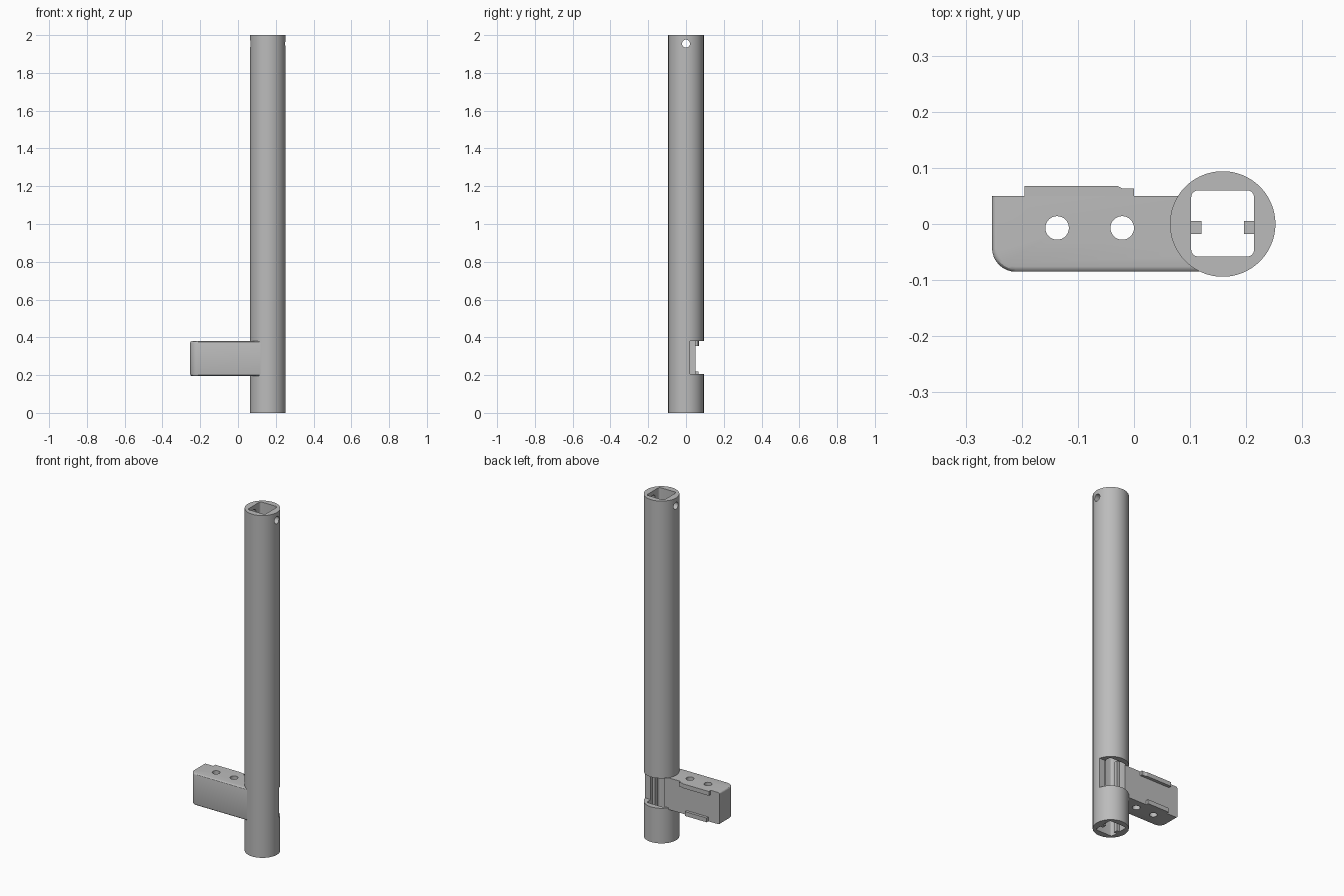
import bpy, bmesh, math
from mathutils import Matrix, Vector

cube = bpy.data.objects.get("Cube")
if cube:
    bpy.data.objects.remove(cube, do_unlink=True)

CX, R = 0.158, 0.094          # tube axis and radius
ARM_LOW, ARM_TOP = 0.195, 0.38

grey = bpy.data.materials.new("plain grey")
grey.use_nodes = True
grey.diffuse_color = (0.5, 0.5, 0.5, 1)
grey.node_tree.nodes["Principled BSDF"].inputs["Base Color"].default_value = (0.5, 0.5, 0.5, 1)


def finish(name, bm):
    bmesh.ops.recalc_face_normals(bm, faces=bm.faces)
    mesh = bpy.data.meshes.new(name)
    bm.to_mesh(mesh)
    bm.free()
    mesh.materials.append(grey)
    obj = bpy.data.objects.new(name, mesh)
    bpy.context.collection.objects.link(obj)
    return obj


def prism(name, outline, z0, z1):
    bm = bmesh.new()
    face = bm.faces.new([bm.verts.new((x, y, z0)) for x, y in outline])
    new = bmesh.ops.extrude_face_region(bm, geom=[face])["geom"]
    bmesh.ops.translate(bm, vec=(0, 0, z1 - z0),
                        verts=[g for g in new if isinstance(g, bmesh.types.BMVert)])
    return finish(name, bm)


def box(name, x0, x1, y0, y1, z0, z1):
    return prism(name, [(x0, y0), (x1, y0), (x1, y1), (x0, y1)], z0, z1)


def rod(name, centre, radius, depth, axis="Z", sides=32):
    bm = bmesh.new()
    turn = Matrix.Rotation(math.pi / 2, 4, "Y") if axis == "X" else Matrix()
    bmesh.ops.create_cone(bm, cap_ends=True, segments=sides, radius1=radius, radius2=radius,
                          depth=depth, matrix=Matrix.Translation(centre) @ turn)
    return finish(name, bm)


def bevel(obj, rule, width, segments):
    bm = bmesh.new()
    bm.from_mesh(obj.data)
    edges = [e for e in bm.edges if rule(e.verts[0].co, e.verts[1].co)]
    bmesh.ops.bevel(bm, geom=edges, offset=width, segments=segments,
                    profile=0.5, affect="EDGES")
    bm.to_mesh(obj.data)
    bm.free()


def cut(obj, cutters):
    for c in cutters:
        mod = obj.modifiers.new("cut", "BOOLEAN")
        mod.operation, mod.solver, mod.object = "DIFFERENCE", "EXACT", c
    deps = bpy.context.evaluated_depsgraph_get()
    mesh = bpy.data.meshes.new_from_object(obj.evaluated_get(deps))
    obj.modifiers.clear()
    obj.data = mesh


def vertical(a, b):
    return abs(a.z - b.z) > 0.01


# Cutters: square bore, rear window, cross pin hole, screw holes
bore = box("bore_cutter", 0.102, 0.214, -0.058, 0.06, -0.1, 2.1)
bevel(bore, vertical, 0.012, 4)
window = box("window_cutter", 0, 0.4, 0.02, 0.2, 0.205, ARM_TOP)
pin_hole = rod("pin_hole_cutter", (CX, 0, 1.955), 0.021, 0.5, "X")
screw_holes = [rod("screw_hole_cutter", (x, -0.007, 0.3), 0.021, 0.6) for x in (-0.137, -0.021)]

# Tube
tube = rod("tube", (CX, 0, 1), R, 2, sides=96)
cut(tube, [bore, window, pin_hole])

# Side arm with a rounded outer corner and softened front rim
arm = box("side_arm", -0.253, 0.15, -0.085, 0.05, ARM_LOW, ARM_TOP)
bevel(arm, lambda a, b: vertical(a, b) and a.x < 0 and a.y < 0, 0.042, 8)
bevel(arm, lambda a, b: not vertical(a, b) and min(a.x, b.x) < 0.14
      and min(a.y, b.y) < 0.04, 0.009, 3)
cut(arm, [bore] + screw_holes)

# Clip tabs along the back of the arm
upper_tab = prism("upper_tab", [(-0.195, 0.045), (0, 0.045), (0, 0.063), (-0.02, 0.063),
                                (-0.03, 0.068), (-0.195, 0.068)], 0.355, ARM_TOP)
lower_tab = box("lower_tab", -0.18, -0.04, 0.045, 0.066, ARM_LOW, 0.22)

# Guide ribs inside the bore
ribs = [box(side + "_guide_rib", x, x + 0.02, -0.018, 0.005, 0, 0.42)
        for side, x in (("right", 0.1), ("left", 0.196))]

for c in [bore, window, pin_hole] + screw_holes:
    bpy.data.objects.remove(c, do_unlink=True)

# Smooth round surfaces, keep edges sharp
bpy.ops.object.select_all(action="DESELECT")
for obj in (tube, arm):
    obj.select_set(True)
bpy.context.view_layer.objects.active = tube
bpy.ops.object.shade_smooth_by_angle(angle=math.radians(30))
